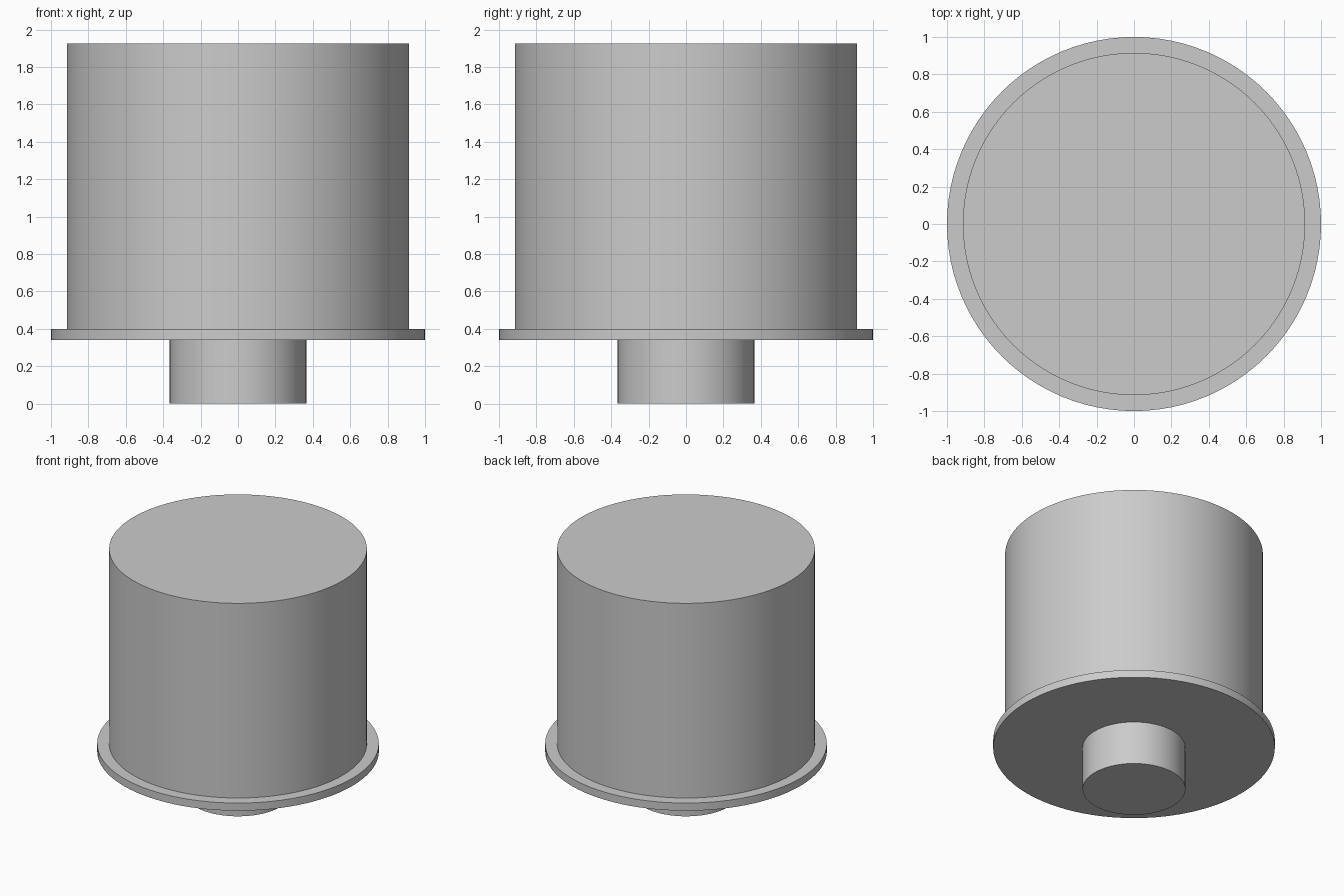
import bpy
import math

cube = bpy.data.objects.get("Cube")
if cube:
    bpy.data.objects.remove(cube, do_unlink=True)

# Single light grey finish
grey = bpy.data.materials.new("light_grey")
grey.use_nodes = True
colour = (0.6, 0.6, 0.6, 1.0)
grey.diffuse_color = colour
grey.node_tree.nodes["Principled BSDF"].inputs["Base Color"].default_value = colour


def disc(name, radius, bottom, top):
    """Upright capped cylinder spanning bottom to top."""
    bpy.ops.mesh.primitive_cylinder_add(
        vertices=96, radius=radius, depth=top - bottom,
        location=(0, 0, (bottom + top) / 2))
    obj = bpy.context.object
    obj.name = name
    obj.data.materials.append(grey)
    bpy.ops.object.shade_smooth_by_angle(angle=math.radians(30))
    return obj


# Narrow stem, thin flange and large drum, stacked on one axis
disc("stem", 0.365, 0.0, 0.34)
disc("flange", 1.0, 0.34, 0.40)
disc("drum", 0.915, 0.40, 1.925)
